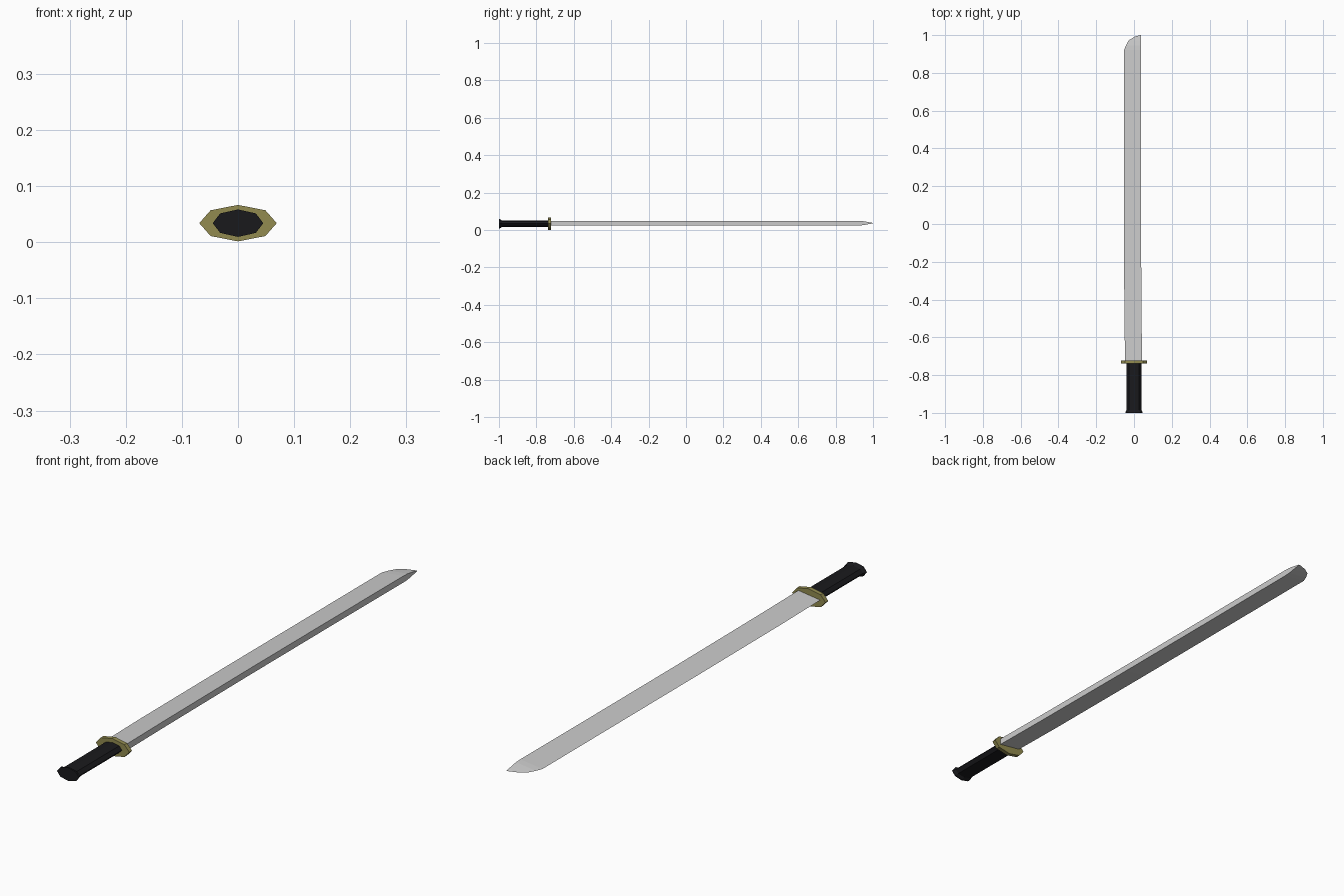
import bpy, bmesh, math

if "Cube" in bpy.data.objects:
    bpy.data.objects.remove(bpy.data.objects["Cube"])

ZC = 0.034   # height of the sword's long axis


def loft(name, rings, color=None):
    """Skin closed rings of equal point count and cap both ends."""
    bm = bmesh.new()
    rows = [[bm.verts.new(p) for p in ring] for ring in rings]
    n = len(rows[0])
    for a, b in zip(rows, rows[1:]):
        for i in range(n):
            j = (i + 1) % n
            bm.faces.new((a[i], a[j], b[j], b[i]))
    bm.faces.new(rows[0])
    bm.faces.new(rows[-1])
    bmesh.ops.remove_doubles(bm, verts=bm.verts, dist=1e-5)
    bmesh.ops.recalc_face_normals(bm, faces=bm.faces)
    me = bpy.data.meshes.new(name)
    bm.to_mesh(me)
    bm.free()
    ob = bpy.data.objects.new(name, me)
    bpy.context.collection.objects.link(ob)
    if color:
        mat = bpy.data.materials.new(name + "_color")
        mat.diffuse_color = (*color, 1)
        mat.use_nodes = True
        mat.node_tree.nodes["Principled BSDF"].inputs["Base Color"].default_value = mat.diffuse_color
        me.materials.append(mat)
    return ob


def octagon(y, rx, rz):
    """Flattened eight-sided ring across the sword axis."""
    return [(rx * math.cos(k * math.pi / 4), y, ZC + rz * math.sin(k * math.pi / 4))
            for k in range(8)]


BLACK = (0.01, 0.01, 0.012)
BRASS = (0.29, 0.26, 0.08)

# Grip with a short flared end cap
loft("grip", [octagon(-0.99, 0.039, 0.018), octagon(-0.73, 0.039, 0.018)], BLACK)
loft("pommel", [octagon(-1.0, 0.045, 0.0245), octagon(-0.994, 0.045, 0.0245),
                octagon(-0.985, 0.039, 0.018)], BLACK)

# Oval hand guard
loft("guard", [octagon(-0.738, 0.069, 0.0325), octagon(-0.722, 0.069, 0.0325)], BRASS)

# Wedge blade: cutting edge on -x, flat spine on +x
# stations: y, edge x, spine x, half thickness of spine
stations = [(-0.73, -0.047, 0.043, 0.012), (-0.5, -0.051, 0.040, 0.012),
            (0.0, -0.053, 0.037, 0.012), (0.5, -0.053, 0.037, 0.012),
            (0.92, -0.053, 0.038, 0.012), (0.945, -0.043, 0.038, 0.011),
            (0.972, -0.028, 0.038, 0.006), (0.99, 0.0, 0.038, 0.003),
            (1.0, 0.03, 0.038, 0.0005)]
ZB = 0.037
loft("blade", [[(e, y, ZB), (s, y, ZB - t), (s, y, ZB + t)] for y, e, s, t in stations])
